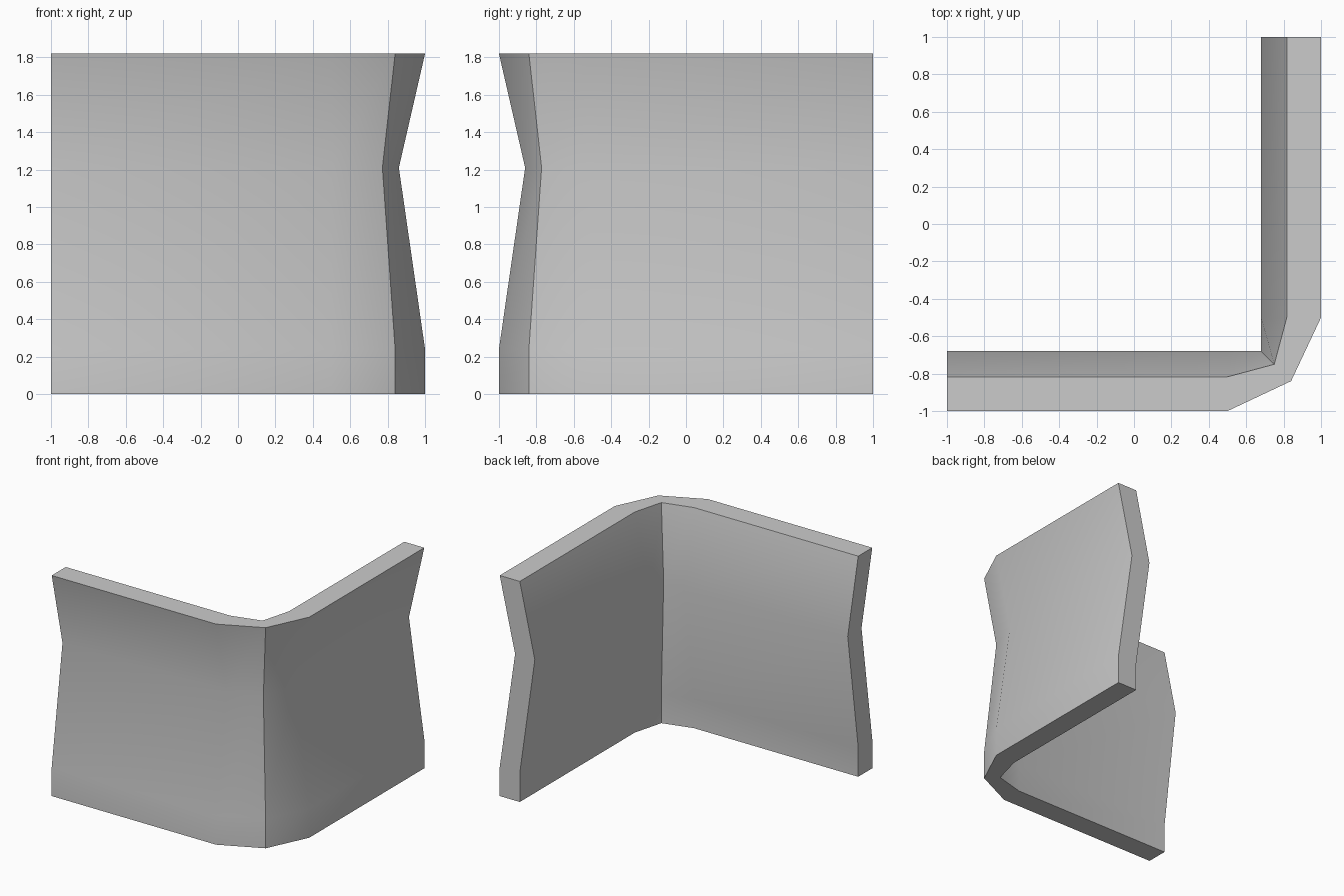
import bpy, bmesh

if "Cube" in bpy.data.objects:
    bpy.data.objects.remove(bpy.data.objects["Cube"])

# Height levels: z, outer wall offset, outer corner, inner wall offset, inner corner
LEVELS = [
    (0.00, 1.00, 0.84, 0.817, 0.75),
    (0.24, 1.00, 0.84, 0.817, 0.75),
    (1.21, 0.86, 0.772, 0.68, 0.68),
    (1.82, 1.00, 0.84, 0.817, 0.75),
]


def l_path(wall, corner):
    """L-shaped path, mirrored across the diagonal of the corner."""
    half = [(-1, -wall), (0.5, -wall)]
    return half + [(corner, -corner)] + [(-y, -x) for x, y in reversed(half)]


# Corner wall: closed L-shaped sections lofted through the levels
bm = bmesh.new()
rings = []
for z, ow, oc, iw, ic in LEVELS:
    pts = l_path(ow, oc) + l_path(iw, ic)[::-1]
    rings.append([bm.verts.new((x, y, z)) for x, y in pts])
n = len(rings[0])
for low, high in zip(rings, rings[1:]):
    for i in range(n):
        j = (i + 1) % n
        bm.faces.new((low[i], low[j], high[j], high[i]))

# Bottom and top caps, one quad per path segment
for ring in (rings[0], rings[-1]):
    for i in range(n // 2 - 1):
        bm.faces.new((ring[i], ring[i + 1], ring[n - 2 - i], ring[n - 1 - i]))
bmesh.ops.recalc_face_normals(bm, faces=bm.faces)

mesh = bpy.data.meshes.new("corner_wall")
bm.to_mesh(mesh)
bm.free()
wall = bpy.data.objects.new("corner_wall", mesh)
bpy.context.collection.objects.link(wall)

# Soft bends, sharp corner and rims
bpy.context.view_layer.objects.active = wall
wall.select_set(True)
bpy.ops.object.shade_smooth_by_angle(angle=0.5236)
